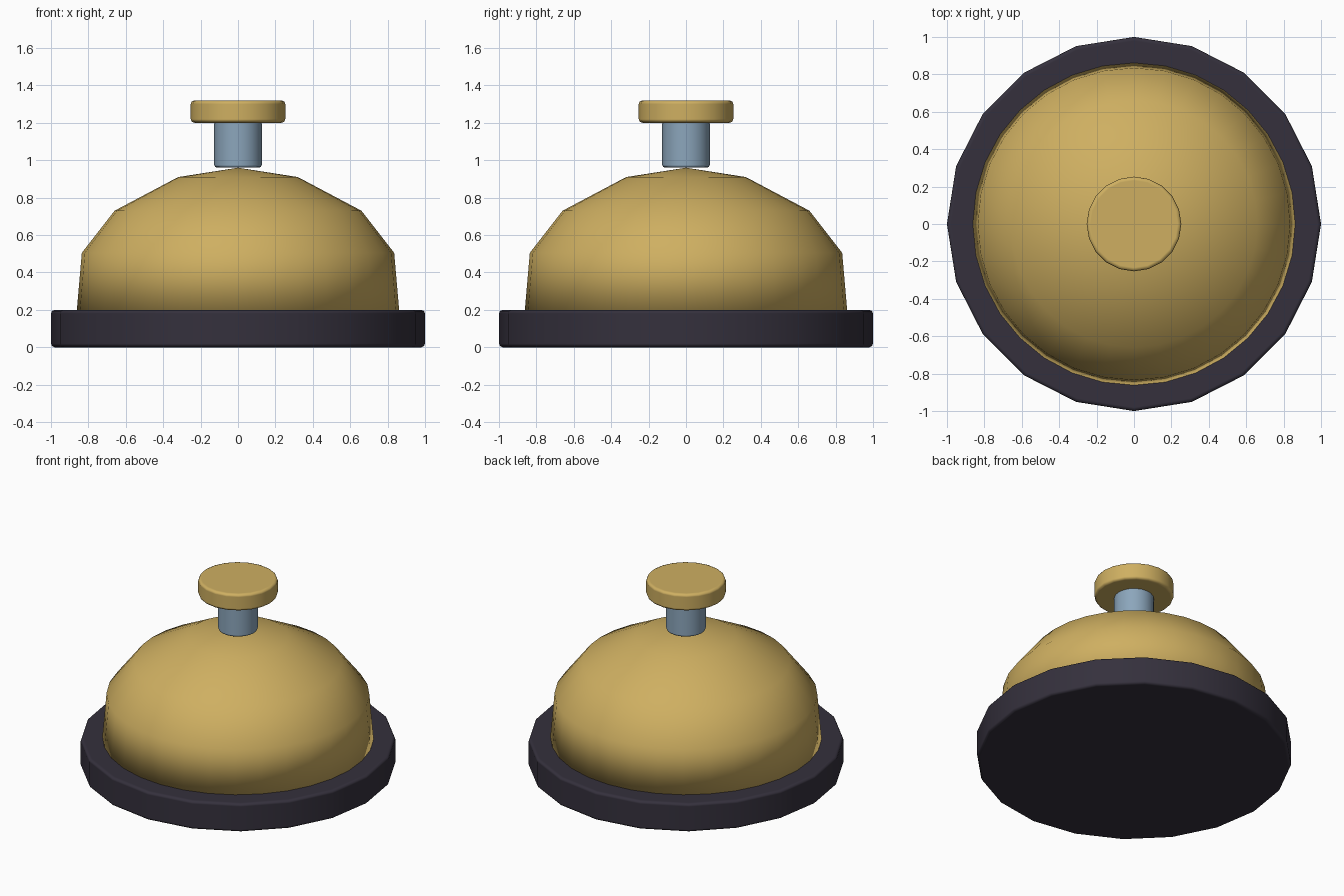
import bpy, math

if "Cube" in bpy.data.objects:
    bpy.data.objects.remove(bpy.data.objects["Cube"])


def material(name, rgb):
    m = bpy.data.materials.new(name)
    m.diffuse_color = (*rgb, 1)
    m.use_nodes = True
    m.node_tree.nodes["Principled BSDF"].inputs["Base Color"].default_value = m.diffuse_color
    return m


brass = material("brass", (0.62, 0.43, 0.12))
steel = material("steel", (0.26, 0.38, 0.50))
dark = material("dark_base", (0.035, 0.03, 0.046))


def smooth(ob, degrees):
    bpy.ops.object.select_all(action='DESELECT')
    ob.select_set(True)
    bpy.context.view_layer.objects.active = ob
    bpy.ops.object.shade_smooth_by_angle(angle=math.radians(degrees))


def disc(name, sides, radius, z0, z1, mat, bevel):
    bpy.ops.mesh.primitive_cylinder_add(vertices=sides, radius=radius, depth=z1 - z0,
                                        location=(0, 0, (z0 + z1) / 2))
    ob = bpy.context.object
    ob.name = name
    ob.data.materials.append(mat)
    smooth(ob, 40)
    b = ob.modifiers.new("bevel", 'BEVEL')
    b.width, b.segments = bevel, 2
    b.limit_method, b.angle_limit = 'ANGLE', math.radians(40)
    b.harden_normals = True
    return ob


def lathe(name, profile, sides, mat):
    # the last profile point is the apex on the axis
    verts, faces = [], []
    for r, z in profile[:-1]:
        for i in range(sides):
            a = math.tau * i / sides
            verts.append((r * math.cos(a), r * math.sin(a), z))
    top = len(verts)
    verts.append((0, 0, profile[-1][1]))
    rings = len(profile) - 1
    for i in range(sides):
        j = (i + 1) % sides
        for k in range(rings - 1):
            a, b = k * sides, (k + 1) * sides
            faces.append((a + i, a + j, b + j, b + i))
        last = (rings - 1) * sides
        faces.append((last + i, last + j, top))
    me = bpy.data.meshes.new(name)
    me.from_pydata(verts, [], faces)
    ob = bpy.data.objects.new(name, me)
    bpy.context.collection.objects.link(ob)
    me.materials.append(mat)
    smooth(ob, 60)
    return ob


# base plate
disc("base", 20, 1.0, 0.0, 0.20, dark, 0.02)

# bell dome, a thin shell resting on the base
dome = lathe("bell_dome", [(0.862, 0.195), (0.835, 0.505), (0.66, 0.73),
                           (0.32, 0.91), (0, 0.96)], 32, brass)
shell = dome.modifiers.new("shell", 'SOLIDIFY')
shell.thickness = 0.02
shell.offset = -1

# plunger stem and push button
disc("plunger_stem", 20, 0.127, 0.96, 1.21, steel, 0.015)
disc("push_button", 20, 0.253, 1.20, 1.32, brass, 0.02)
